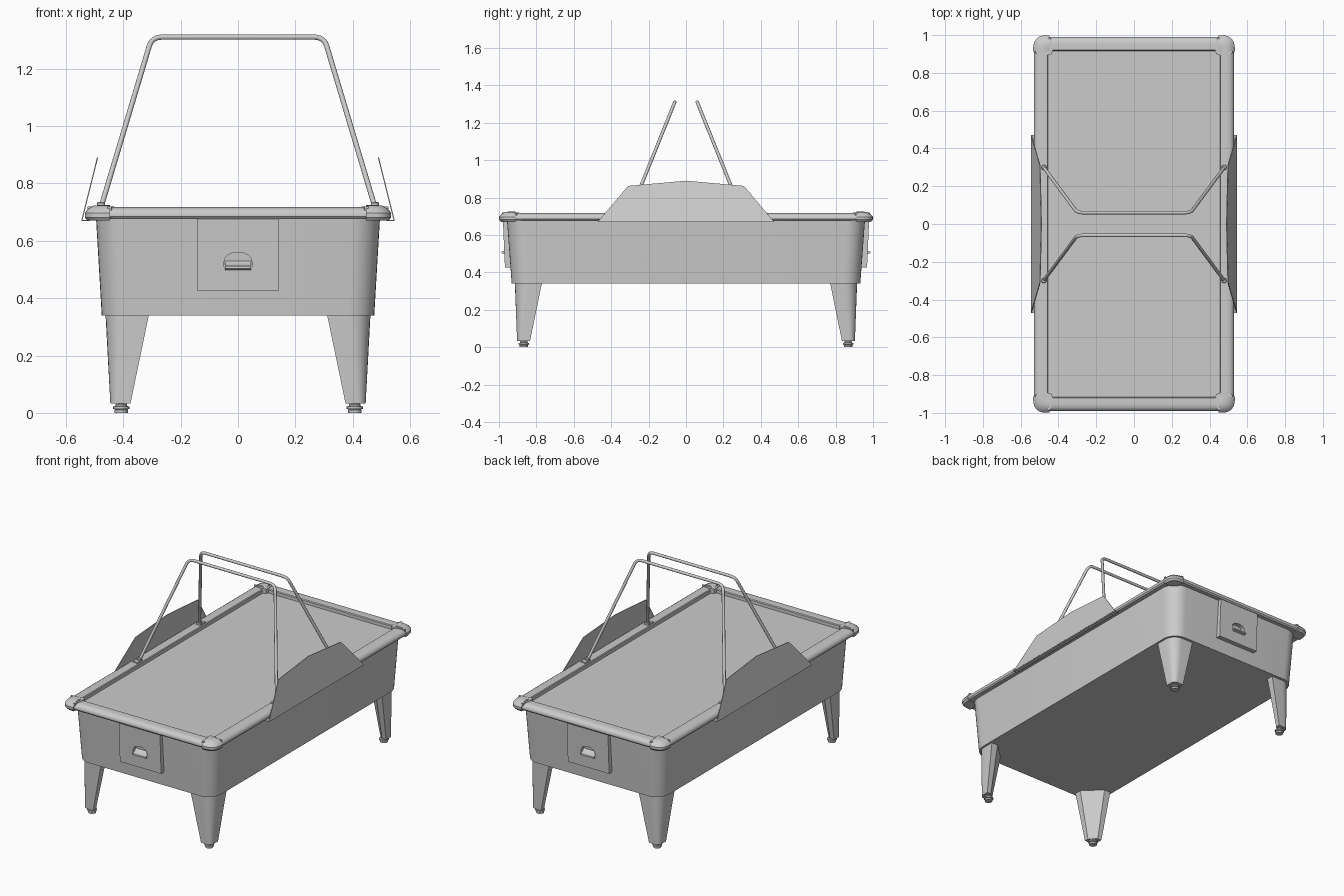
import bpy, bmesh, math
from mathutils import Vector

if "Cube" in bpy.data.objects:
    bpy.data.objects.remove(bpy.data.objects["Cube"])


def loft(name, rings, caps=True, smooth=True):
    """Skin a list of equal-length closed rings into one object."""
    bm = bmesh.new()
    vs = [[bm.verts.new(p) for p in r] for r in rings]
    n = len(vs[0])
    for a, b in zip(vs, vs[1:]):
        for i in range(n):
            bm.faces.new((a[i], a[(i + 1) % n], b[(i + 1) % n], b[i]))
    if caps:
        bm.faces.new(vs[0][::-1])
        bm.faces.new(vs[-1])
    bmesh.ops.remove_doubles(bm, verts=bm.verts[:], dist=1e-5)
    bmesh.ops.recalc_face_normals(bm, faces=bm.faces[:])
    me = bpy.data.meshes.new(name)
    bm.to_mesh(me)
    bm.free()
    ob = bpy.data.objects.new(name, me)
    bpy.context.collection.objects.link(ob)
    if smooth:
        bpy.ops.object.select_all(action='DESELECT')
        ob.select_set(True)
        bpy.context.view_layer.objects.active = ob
        bpy.ops.object.shade_smooth_by_angle(angle=math.radians(35))
    return ob


def rounded_rect(hx, hy, r, z, seg=8):
    pts = []
    for k, (sx, sy) in enumerate([(1, 1), (-1, 1), (-1, -1), (1, -1)]):
        for i in range(seg + 1):
            a = math.pi / 2 * (k + i / seg)
            pts.append((sx * (hx - r) + r * math.cos(a), sy * (hy - r) + r * math.sin(a), z))
    return pts


def box(name, x, y, z, hx, hy, hz):
    return loft(name, [[(x + a * hx, y + b * hy, z + s * hz)
                        for a, b in ((-1, -1), (1, -1), (1, 1), (-1, 1))] for s in (-1, 1)], smooth=False)


def lathe(name, x, y, prof, seg=20):
    return loft(name, [[(x + r * math.cos(2 * math.pi * i / seg), y + r * math.sin(2 * math.pi * i / seg), z)
                        for i in range(seg)] for r, z in prof])


# Tapered cabinet and playing surface
loft("cabinet", [rounded_rect(.475, .932, .09, .34), rounded_rect(.495, .957, .1, .68)])
box("playing_surface", 0, 0, .682, .46, .92, .008)

# Rounded rails, profile is (distance outward, height)
RAIL = [(0, .676), (0, .71), (.004, .715), (.04, .717), (.056, .714), (.068, .706),
        (.074, .695), (.073, .684), (.066, .676)]
for s in (-1, 1):
    loft("side_rail", [[(s * (.455 + u), y, z) for u, z in RAIL] for y in (-.915, .915)])
    loft("end_rail", [[(x, s * (.916 + u), z) for u, z in RAIL] for x in (-.455, .455)])

# Bulging corner caps swept round a quarter turn
CAP = [(0, .67), (0, .718), (.03, .725), (.055, .723), (.075, .712), (.087, .697), (.087, .682), (.078, .67)]


def corner_cap(sx, sy):
    rings = []
    for i in range(9):
        a = math.pi / 2 * i / 8
        k = 1 + .13 * math.sin(2 * a) ** 2
        rings.append([(sx * (.437 + .01 + u * k * math.cos(a)),
                       sy * (.902 + .01 + u * k * math.sin(a)), z) for u, z in CAP])
    # flat inner lip lapping over the rails
    loft("corner_cap", rings)
    loft("corner_cap_inner", [[(sx * x, sy * y, z) for x, y in
                               ((.435, .9), (.458, .894), (.524, .905), (.524, .914), (.45, .915),
                                (.455, .985), (.441, .985), (.43, .917))]
                              for z in (.678, .7195)], smooth=False)


# Legs: corner section with thin edges and a diagonal back
def leg_ring(sx, sy, ox, oy, ix, iy, t, r, z):
    pts = []
    for i in range(7):
        a = math.pi / 2 * i / 6
        pts.append((ox - r + r * math.cos(a), oy - r + r * math.sin(a)))
    pts += [(ix, oy), (ix, oy - t), (ox - t, iy), (ox, iy)]
    return [(sx * x, sy * y, z) for x, y in pts]


FOOT = [(.012, .04), (.02, .03), (.02, .024), (.028, .022), (.028, .014), (.02, .012), (.023, .01), (.023, 0)]
for sx in (-1, 1):
    for sy in (-1, 1):
        corner_cap(sx, sy)
        loft("leg", [leg_ring(sx, sy, .445, .903, .375, .834, .028, .03, .032),
                     leg_ring(sx, sy, .462, .915, .31, .77, .045, .07, .345)])
        lathe("levelling_foot", sx * .407, sy * .867, FOOT)

# Goal boxes with a domed return pocket
for s in (-1, 1):
    panel = loft("goal_box", [[(x * .143, s * y, z) for x, y, z in
                               ((-1, .968, .427), (1, .968, .427), (1, .979, .677), (-1, .979, .677))],
                              [(x * .143, s * .92, z) for x, z in
                               ((-1, .427), (1, .427), (1, .677), (-1, .677))]], smooth=False)
    dome = [(-.04, .5), (.04, .5), (.048, .508)]
    dome += [(.048 * math.cos(math.pi * i / 12), .53 + .03 * math.sin(math.pi * i / 12)) for i in range(13)]
    dome += [(-.048, .508)]
    cutter = loft("pocket_cutter", [[(x, s * 1.02, z) for x, z in dome],
                                    [(x, s * .945, z) for x, z in dome]], smooth=False)
    mod = panel.modifiers.new("pocket", 'BOOLEAN')
    mod.operation = 'DIFFERENCE'
    mod.solver = 'EXACT'
    mod.object = cutter
    cutter.hide_render = True
    bpy.context.view_layer.objects.active = panel
    bpy.ops.object.modifier_apply(modifier="pocket")
    bpy.data.objects.remove(cutter, do_unlink=True)
    # scooped tray in the lower half of the pocket
    prof = [(.985, .512), (.986, .503), (.972, .498), (.94, .498), (.94, .535), (.955, .522), (.968, .514)]
    loft("pocket_tray", [[(x, s * y, z) for y, z in prof] for x in (-.046, .046)])

# Side guards: thin leaning plates with a bottom lip
GUARD = [(-.47, .672), (.47, .672), (.31, .862), (0, .89), (-.31, .862)]
for s in (-1, 1):
    loft("side_guard", [[(s * (.544 - (z - .672) * .25 + d), y, z) for y, z in GUARD]
                        for d in (-.002, .002)], smooth=False)
    box("guard_lip", s * .531, 0, .671, .014, .47, .002)


# Overhead tubes with rounded bends
def tube(name, s, r=.009, seg=12):
    pts = [Vector(p) for p in ((-.478, s * .3, .715), (-.3, s * .06, 1.31), (.3, s * .06, 1.31), (.478, s * .3, .715))]
    path = [pts[0]]
    for i in (1, 2):
        a = pts[i] + (pts[i - 1] - pts[i]).normalized() * .035
        b = pts[i] + (pts[i + 1] - pts[i]).normalized() * .035
        for k in range(7):
            t = k / 6
            path.append(a * (1 - t) ** 2 + pts[i] * 2 * t * (1 - t) + b * t * t)
    path.append(pts[3])
    nrm = (pts[1] - pts[0]).cross(pts[2] - pts[1]).normalized()
    rings = []
    for i, p in enumerate(path):
        d = (path[min(i + 1, len(path) - 1)] - path[max(i - 1, 0)]).normalized()
        w = d.cross(nrm)
        rings.append([p + nrm * r * math.cos(2 * math.pi * j / seg) + w * r * math.sin(2 * math.pi * j / seg)
                      for j in range(seg)])
    loft(name, rings)


for s in (-1, 1):
    tube("overhead_tube", s)
    for sx in (-1, 1):
        box("tube_base_plate", sx * .478, s * .312, .719, .016, .025, .004)
        lathe("tube_socket", sx * .477, s * .299, [(.014, .716), (.014, .732), (.011, .736)], 16)
